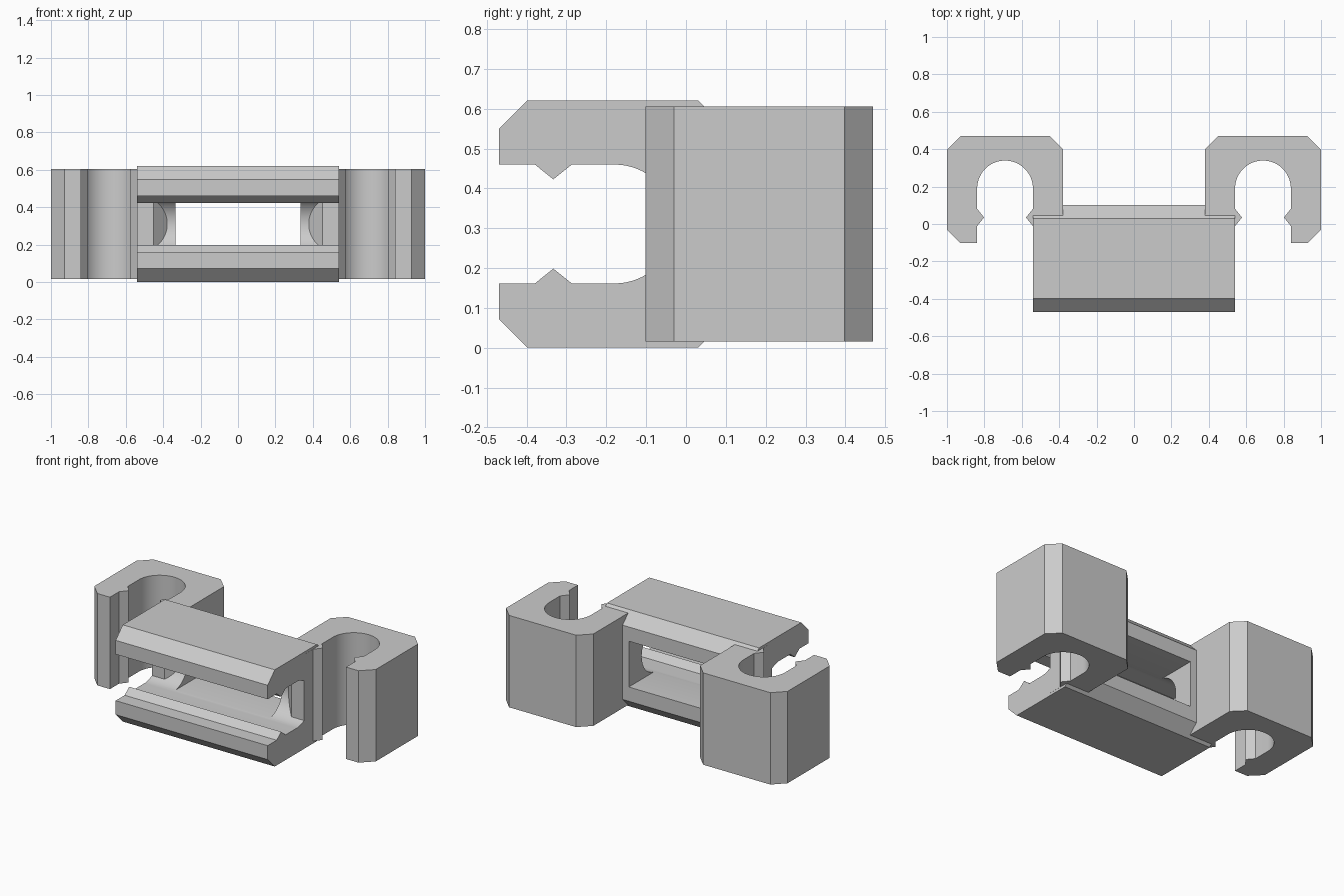
import bpy, bmesh, math
from mathutils import Vector

if "Cube" in bpy.data.objects:
    bpy.data.objects.remove(bpy.data.objects["Cube"], do_unlink=True)

grey = bpy.data.materials.new("light grey plastic")
grey.use_nodes = True
grey.diffuse_color = (0.6, 0.6, 0.6, 1)
grey.node_tree.nodes["Principled BSDF"].inputs["Base Color"].default_value = (0.6, 0.6, 0.6, 1)

DEPTH, HALF, R, CENTRE, CHAMFER = 0.572, 0.3105, 0.149, 0.292, 0.072
MID_Z = HALF


def clip_profile(segments=48):
    """C-shaped snap clip: u runs from the open tip to the back, v across."""
    arm = [(DEPTH, HALF - CHAMFER), (DEPTH - CHAMFER, HALF), (CHAMFER, HALF),
           (0, HALF - CHAMFER), (0, R), (0.091, R), (0.137, R - 0.037), (0.183, R)]
    arc = []
    for i in range(segments + 1):
        a = math.pi / 2 - math.pi * i / segments
        arc.append((CENTRE + R * math.cos(a), R * math.sin(a)))
    return arm + arc + [(u, -v) for u, v in reversed(arm)]


def finish(name, bm):
    bmesh.ops.recalc_face_normals(bm, faces=bm.faces)
    mesh = bpy.data.meshes.new(name)
    bm.to_mesh(mesh)
    bm.free()
    mesh.materials.append(grey)
    obj = bpy.data.objects.new(name, mesh)
    bpy.context.collection.objects.link(obj)
    return obj


def extrude_clip(name, place, half_length):
    """Extrude the clip profile; place maps (u, v, w) to a position."""
    bm = bmesh.new()
    pts = clip_profile()
    ends = [[bm.verts.new(place(u, v, w)) for u, v in pts]
            for w in (-half_length, half_length)]
    for ring in ends:
        bm.faces.new(ring)
    for i in range(len(pts)):
        j = (i + 1) % len(pts)
        bm.faces.new((ends[0][i], ends[0][j], ends[1][j], ends[1][i]))
    return finish(name, bm)


def activate(obj):
    bpy.ops.object.select_all(action='DESELECT')
    obj.select_set(True)
    bpy.context.view_layer.objects.active = obj


def cut(obj, cutter):
    mod = obj.modifiers.new("cut", 'BOOLEAN')
    mod.operation = 'DIFFERENCE'
    mod.solver = 'EXACT'
    mod.object = cutter
    activate(obj)
    bpy.ops.object.modifier_apply(modifier=mod.name)


# Central clip, open to the front
centre_clip = extrude_clip("centre_clip", lambda u, v, w: Vector((w, u - 0.47, MID_Z + v)), 0.54)

# Window through the back wall of the central clip
bm = bmesh.new()
bmesh.ops.create_cube(bm, size=1)
bmesh.ops.scale(bm, vec=(0.67, 0.378, 0.294), verts=bm.verts)
bmesh.ops.translate(bm, vec=(0, 0.011, MID_Z), verts=bm.verts)
window_cutter = finish("window_cutter", bm)
cut(centre_clip, window_cutter)

# Rod-shaped cutter running along x through all the clips
bm = bmesh.new()
bmesh.ops.create_cone(bm, cap_ends=True, segments=96, radius1=R + 0.001, radius2=R + 0.001, depth=3)
for v in bm.verts:
    x, y, z = v.co
    v.co = (z, y + CENTRE - 0.47, MID_Z + x)
rod_cutter = finish("rod_cutter", bm)

# Upright clips on each side
clips = [centre_clip]
for side, name in ((1, "left_clip"), (-1, "right_clip")):
    clip = extrude_clip(
        name, lambda u, v, w: Vector((side * (0.6895 + v), u - 0.102, MID_Z + w)), 0.295)
    cut(clip, rod_cutter)
    clips.append(clip)

for helper in (window_cutter, rod_cutter):
    bpy.data.objects.remove(helper, do_unlink=True)

for obj in clips:
    activate(obj)
    bpy.ops.object.shade_smooth_by_angle(angle=math.radians(25))
